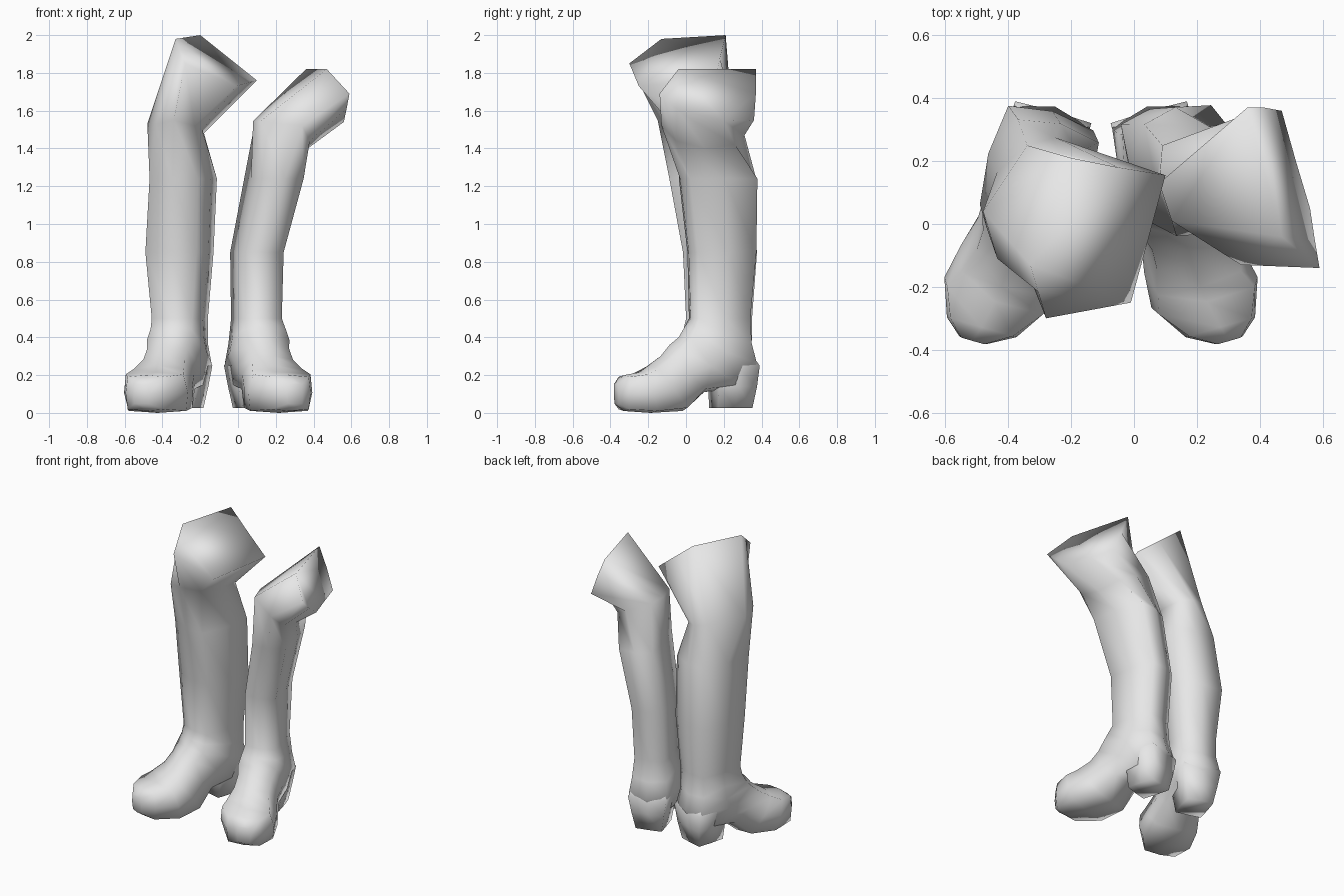
import bpy, bmesh, math
from mathutils import Vector

cube = bpy.data.objects.get("Cube")
if cube:
    bpy.data.objects.remove(cube, do_unlink=True)

grey = bpy.data.materials.new("plain_grey")
grey.use_nodes = True
grey.diffuse_color = (0.8, 0.8, 0.8, 1)
grey.node_tree.nodes["Principled BSDF"].inputs["Base Color"].default_value = (0.8, 0.8, 0.8, 1)

SIDES = 8


def loft(name, rings):
    """Skin closed rings of eight points and cap both ends."""
    bm = bmesh.new()
    rows = [[bm.verts.new(p) for p in ring] for ring in rings]
    for a, b in zip(rows, rows[1:]):
        for i in range(SIDES):
            j = (i + 1) % SIDES
            bm.faces.new((a[i], a[j], b[j], b[i]))
    bm.faces.new(rows[0])
    bm.faces.new(rows[-1])
    bmesh.ops.recalc_face_normals(bm, faces=bm.faces)
    mesh = bpy.data.meshes.new(name)
    bm.to_mesh(mesh)
    bm.free()
    mesh.materials.append(grey)
    for f in mesh.polygons:
        f.use_smooth = True
    obj = bpy.data.objects.new(name, mesh)
    bpy.context.collection.objects.link(obj)


def ring(centre, front, side, corner):
    """Ring order: front, then +x side, then back, then -x side."""
    pts = []
    for i in range(SIDES):
        c = round(math.cos(i * math.pi / 4), 3)
        s = round(math.sin(i * math.pi / 4), 3)
        k = corner / 0.707 if i % 2 else 1
        pts.append(centre + (front * c + side * s) * k)
    return pts


# Foot sections: (top forward, top z, bottom forward, bottom z, half width, corner, outward shift)
FOOT = [
    (0.37, 0.45, 0.00, 0.36, 0.135, 0.84, 0),
    (0.40, 0.40, -0.03, 0.25, 0.15, 0.84, 0),
    (0.45, 0.36, 0.06, 0.13, 0.135, 0.82, 0),
    (0.50, 0.30, 0.26, 0.11, 0.138, 0.82, 0),
    (0.57, 0.25, 0.38, 0.01, 0.16, 0.86, 0.005),
    (0.62, 0.215, 0.56, 0.0, 0.176, 0.90, 0.012),
    (0.71, 0.20, 0.71, 0.01, 0.115, 0.90, 0.03),
    (0.76, 0.16, 0.755, 0.04, 0.045, 0.85, 0.045),
]

# Heel block sections: (front, back, z, half width)
HEEL = [(0.20, 0.03, 0.32, 0.10), (0.25, -0.015, 0.25, 0.13),
        (0.21, -0.005, 0.14, 0.11), (0.21, 0.015, 0.025, 0.088)]


def boot(side_name, s, heel_x, thigh, legs):
    origin = Vector((heel_x, 0.345, 0))
    fwd = Vector((s * 0.276, -0.96, 0))
    lateral = Vector((0.96, s * 0.276, 0))

    def at(v, z, out=0):
        return origin + fwd * v + lateral * (s * out) + Vector((0, 0, z))

    rings = [[Vector(p) for p in r] for r in thigh]
    # Shaft sections turned with the foot
    for x, y, z, depth, width in legs:
        rings.append(ring(Vector((x, y, z)), fwd * depth, lateral * width, 0.88))
    for tv, tz, bv, bz, w, k, out in FOOT:
        top, bottom = at(tv, tz, out), at(bv, bz, out)
        rings.append(ring((top + bottom) / 2, (top - bottom) / 2, lateral * w, k))
    loft(side_name + "_boot", rings)

    heel = [ring(at((f + b) / 2, z), fwd * (f - b) / 2, lateral * w, 0.97) for f, b, z, w in HEEL]
    loft(side_name + "_heel", heel)


# Left boot: bent knee with the thigh leaning outward
left_thigh = [
    [(0.59, -0.14, 1.69), (0.575, -0.05, 1.61), (0.56, 0.05, 1.54), (0.515, 0.20, 1.545),
     (0.47, 0.36, 1.55), (0.415, 0.37, 1.69), (0.36, 0.37, 1.82), (0.47, -0.04, 1.82)],
    [(0.34, -0.13, 1.52), (0.38, -0.05, 1.44), (0.37, 0.10, 1.40), (0.34, 0.26, 1.42),
     (0.24, 0.31, 1.47), (0.09, 0.25, 1.54), (0.08, 0.13, 1.545), (0.12, 0.01, 1.545)],
]
left_legs = [(0.19, 0.17, 1.24, 0.21, 0.126), (0.10, 0.19, 0.85, 0.183, 0.115),
             (0.0975, 0.178, 0.50, 0.16, 0.113)]
boot("left", 1, 0.05, left_thigh, left_legs)

# Right boot: thigh leaning forward and inward
right_thigh = [
    [(-0.28, -0.30, 1.85), (-0.01, -0.25, 1.73), (0.045, -0.05, 1.745), (0.10, 0.155, 1.76),
     (-0.05, 0.18, 1.88), (-0.20, 0.21, 2.0), (-0.33, -0.13, 1.98), (-0.305, -0.215, 1.915)],
    [(-0.34, -0.15, 1.55), (-0.23, -0.07, 1.52), (-0.19, 0.06, 1.50), (-0.18, 0.23, 1.48),
     (-0.25, 0.275, 1.49), (-0.34, 0.25, 1.51), (-0.48, 0.04, 1.53), (-0.435, -0.11, 1.53)],
]
right_legs = [(-0.29, 0.122, 1.24, 0.205, 0.152), (-0.31, 0.18, 0.85, 0.186, 0.16),
              (-0.308, 0.175, 0.50, 0.17, 0.127)]
boot("right", -1, -0.26, right_thigh, right_legs)
